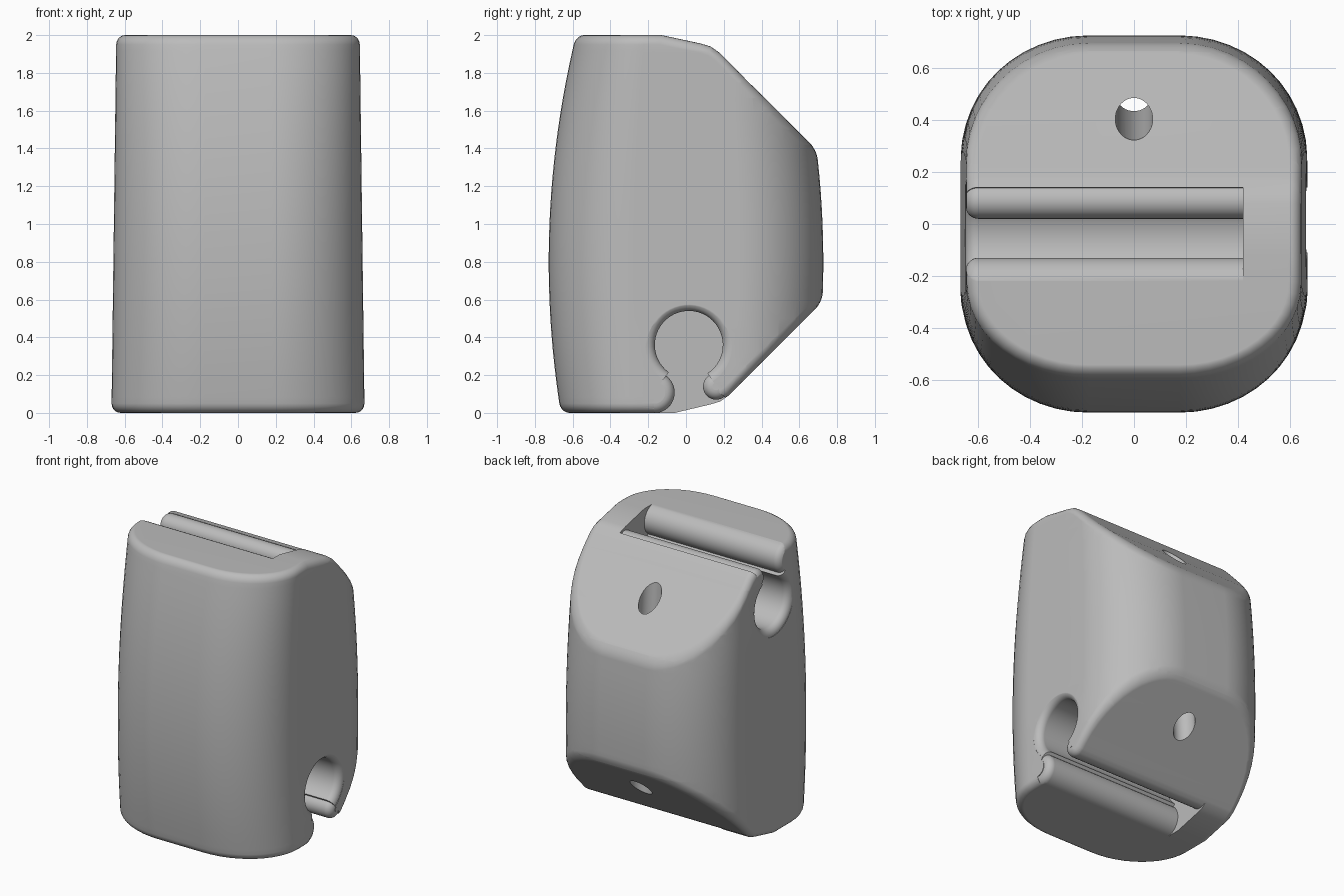
import bpy
import bmesh
from math import sin, cos, pi, radians, atan2
from mathutils import Vector

cube = bpy.data.objects.get("Cube")
if cube:
    bpy.data.objects.remove(cube, do_unlink=True)

HALF_X, HALF_Y, HEIGHT = 0.67, 0.727, 2.0
CORNER_X, CORNER_Y = 0.49, 0.45


def depth_scale(z):
    """Bulge of the front and back walls."""
    return 1 - 0.138 * (z - 0.8) ** 2


def width_scale(z):
    """Slight taper of the sides."""
    return 1 - 0.019 * z


def make_object(name, bm):
    bmesh.ops.recalc_face_normals(bm, faces=bm.faces[:])
    mesh = bpy.data.meshes.new(name)
    bm.to_mesh(mesh)
    bm.free()
    obj = bpy.data.objects.new(name, mesh)
    bpy.context.scene.collection.objects.link(obj)
    return obj


def loft(bm, rings):
    """Skin closed rings of points and cap both ends."""
    loops = [[bm.verts.new(p) for p in ring] for ring in rings]
    n = len(loops[0])
    for a, b in zip(loops, loops[1:]):
        for i in range(n):
            j = (i + 1) % n
            bm.faces.new((a[i], a[j], b[j], b[i]))
    bm.faces.new(loops[0])
    bm.faces.new(loops[-1])


def bisect(bm, point, normal, clear):
    geom = bm.verts[:] + bm.edges[:] + bm.faces[:]
    bmesh.ops.bisect_plane(bm, geom=geom, dist=1e-5, plane_co=point,
                           plane_no=normal, clear_outer=clear)
    if clear:
        rim = [e for e in bm.edges if e.is_boundary]
        bmesh.ops.holes_fill(bm, edges=rim, sides=0)


# Body: straight rounded column
def rounded_outline(z, steps=12):
    ring = []
    for quarter, (sx, sy) in enumerate(((1, 1), (-1, 1), (-1, -1), (1, -1))):
        for i in range(steps + 1):
            a = (quarter + i / steps) * pi / 2
            ring.append((sx * (HALF_X - CORNER_X) + CORNER_X * cos(a),
                         sy * (HALF_Y - CORNER_Y) + CORNER_Y * sin(a), z))
    return ring


bm = bmesh.new()
loft(bm, [rounded_outline(0), rounded_outline(HEIGHT)])
bmesh.ops.recalc_face_normals(bm, faces=bm.faces[:])

# Body: sloped shoulders and chamfers at the back, top and bottom
top_line = [(-0.13, 2), (0.08, 1.955), (0.13, 1.94), (0.18, 1.905),
            (0.23, 1.855), (0.45, 1.635), (0.68, 1.405)]
bottom_line = [(-0.06, 0), (0.13, 0.045), (0.18, 0.06), (0.23, 0.095),
               (0.48, 0.345), (0.72, 0.585)]
for line, side in ((top_line, 1), (bottom_line, -1)):
    flat = [Vector((0, y / depth_scale(z), z)) for y, z in line]
    for p, q in zip(flat, flat[1:]):
        d = q - p
        bisect(bm, p, Vector((0, -d.z * side, d.y * side)).normalized(), True)

# Body: rounded rims
rims = [e for e in bm.edges if e.calc_face_angle(0) > radians(30)]
bmesh.ops.bevel(bm, geom=rims, offset=0.05, offset_type='OFFSET', segments=5,
                profile=0.5, affect='EDGES', clamp_overlap=False)

# Body: horizontal cuts, then bulge and taper
for i in range(1, 24):
    bisect(bm, Vector((0, 0, i * HEIGHT / 24)), Vector((0, 0, 1)), False)
for v in bm.verts:
    v.co.x *= width_scale(v.co.z)
    v.co.y *= depth_scale(v.co.z)
bmesh.ops.remove_doubles(bm, verts=bm.verts[:], dist=1e-5)
body = make_object("body", bm)


# Keyhole slots: round channel with a necked opening and rounded lips
def arc(center, radius, start, end, steps):
    return [(center[0] + radius * cos(start + (end - start) * i / steps),
             center[1] + radius * sin(start + (end - start) * i / steps))
            for i in range(steps + 1)]


def slot_profile(grow):
    channel, front_lip, back_lip = (0, 0.36), (-0.185, 0.108), (0.145, 0.14)
    to_front = atan2(channel[1] - front_lip[1], channel[0] - front_lip[0])
    to_back = atan2(back_lip[1] - channel[1], back_lip[0] - channel[0])
    return ([(-0.185, -0.1)]
            + arc(front_lip, 0.11 - grow, -pi / 2, to_front, 14)
            + arc(channel, 0.18 + grow, to_front + pi, to_back, 40)
            + arc(back_lip, 0.07 - grow, to_back + pi, pi * 1.75, 14)
            + [(0.21, -0.1)])


def make_slot(name, center_y, upside_down):
    wall = HALF_X * width_scale(1.64 if upside_down else 0.36)
    fillet = 0.05
    sections = [(-0.42, 0)]
    for i in range(8):
        a = i / 7 * pi / 2
        sections.append((wall - fillet + fillet * sin(a),
                         fillet * (1 - cos(a))))
    sections.append((wall + 0.1, fillet))
    rings = []
    for x, grow in sections:
        ring = [(x, center_y + u, v) for u, v in slot_profile(grow)]
        if upside_down:
            ring = [(-x, y, HEIGHT - z) for x, y, z in ring]
        rings.append(ring)
    cutter = bmesh.new()
    loft(cutter, rings)
    return make_object(name, cutter)


# Cord hole, leaning slightly, through both chamfers
def make_hole():
    low, high = Vector((0, 0.533, 0)), Vector((0, 0.38, 2))
    rings = []
    for p in (low, high):
        rings.append([(p.x + 0.072 * cos(i * pi / 20),
                       p.y + 0.075 * sin(i * pi / 20), p.z)
                      for i in range(40)])
    cutter = bmesh.new()
    loft(cutter, rings)
    return make_object("cord_hole", cutter)


cutters = [make_slot("bottom_slot", 0.015, False),
           make_slot("top_slot", -0.055, True),
           make_hole()]

bpy.ops.object.select_all(action='DESELECT')
bpy.context.view_layer.objects.active = body
body.select_set(True)
for cutter in cutters:
    cutter.hide_render = True
    mod = body.modifiers.new(cutter.name, 'BOOLEAN')
    mod.operation = 'DIFFERENCE'
    mod.solver = 'EXACT'
    mod.object = cutter
    bpy.ops.object.modifier_apply(modifier=mod.name)
    bpy.data.objects.remove(cutter, do_unlink=True)

# Finish: smooth shading and one plain colour
bpy.ops.object.shade_smooth_by_angle(angle=radians(35))
weighted = body.modifiers.new("even_shading", 'WEIGHTED_NORMAL')
weighted.keep_sharp = True

grey = bpy.data.materials.new("light_grey")
grey.use_nodes = True
colour = (0.5, 0.5, 0.5, 1)
grey.diffuse_color = colour
grey.node_tree.nodes["Principled BSDF"].inputs["Base Color"].default_value = colour
body.data.materials.clear()
body.data.materials.append(grey)
